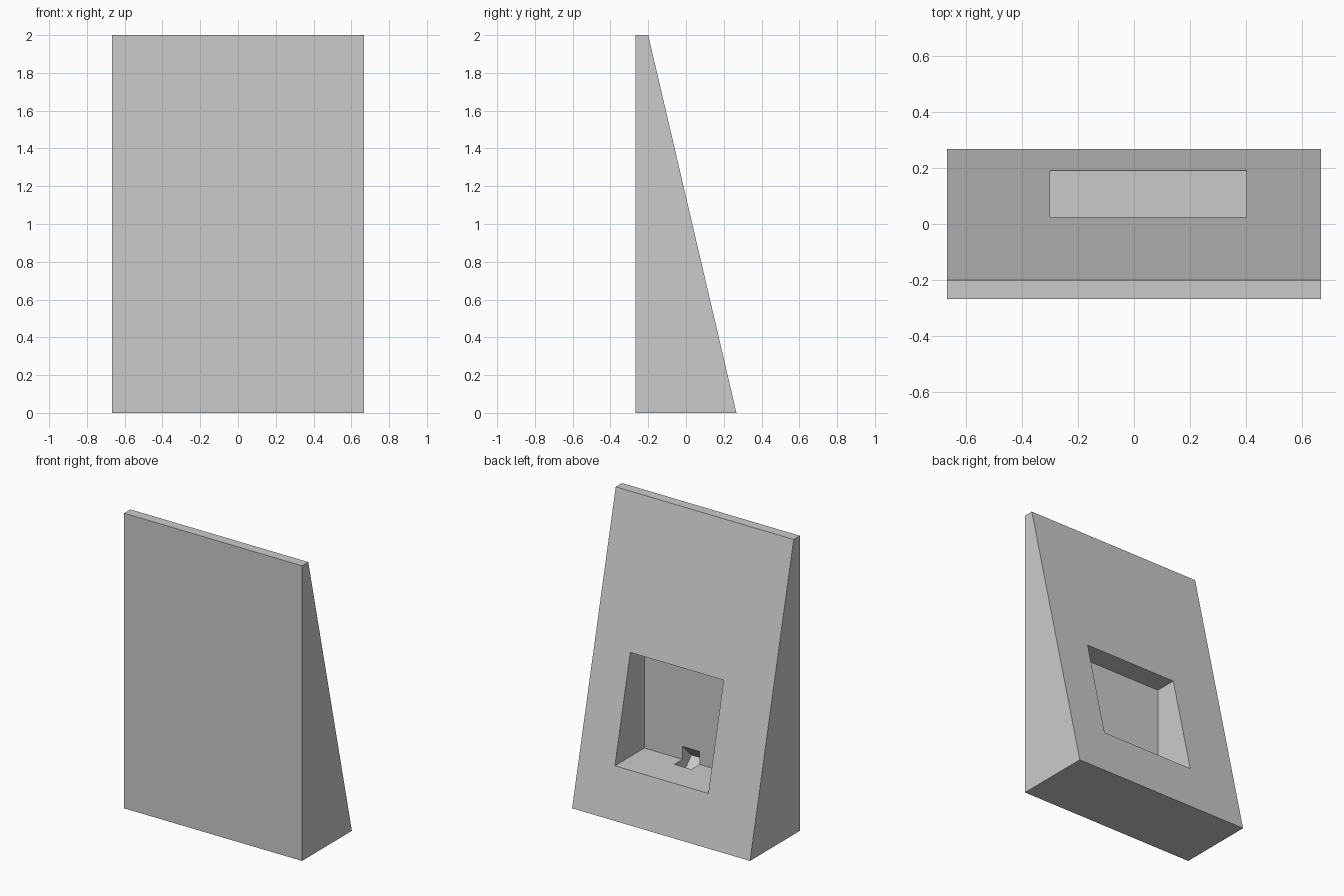
import bpy
import bmesh

cube = bpy.data.objects.get("Cube")
if cube:
    bpy.data.objects.remove(cube, do_unlink=True)

grey = bpy.data.materials.new("plain_grey")
grey.use_nodes = True
color = (0.6, 0.6, 0.6, 1.0)
grey.diffuse_color = color
grey.node_tree.nodes["Principled BSDF"].inputs["Base Color"].default_value = color


def prism(name, profile, x_min, x_max):
    """Extrude a (y, z) profile along x into a closed solid."""
    bm = bmesh.new()
    face = bm.faces.new([bm.verts.new((x_min, y, z)) for y, z in profile])
    ext = bmesh.ops.extrude_face_region(bm, geom=[face])
    moved = [g for g in ext["geom"] if isinstance(g, bmesh.types.BMVert)]
    bmesh.ops.translate(bm, verts=moved, vec=(x_max - x_min, 0, 0))
    bmesh.ops.recalc_face_normals(bm, faces=bm.faces)
    mesh = bpy.data.meshes.new(name)
    bm.to_mesh(mesh)
    bm.free()
    mesh.materials.append(grey)
    obj = bpy.data.objects.new(name, mesh)
    bpy.context.collection.objects.link(obj)
    return obj


def carve(target, cutter):
    """Subtract the cutter from the target and discard it."""
    cutter.hide_render = True
    mod = target.modifiers.new("carve", 'BOOLEAN')
    mod.operation = 'DIFFERENCE'
    mod.solver = 'EXACT'
    mod.object = cutter
    bpy.context.view_layer.objects.active = target
    bpy.ops.object.modifier_apply(modifier=mod.name)
    bpy.data.objects.remove(cutter, do_unlink=True)


# Wedge body: upright front, sloping back, narrow flat top
half_w, half_d, height = 0.667, 0.267, 2.0
body = prism("wedge_body",
             [(-half_d, 0), (half_d, 0), (-0.2, height), (-half_d, height)],
             -half_w, half_w)

# Square recess in the sloping back
floor, ceiling, wall = 0.33, 1.035, -0.125
recess_x, recess_half = 0.05, 0.35
recess = prism("recess_cutter",
               [(wall, floor), (0.4, floor), (0.4, ceiling), (wall, ceiling)],
               recess_x - recess_half, recess_x + recess_half)
carve(body, recess)

# Small diagonal pocket sunk where the recess wall meets its floor
reach, outer, inner = 0.088, 0.03, 0.095
upper = (wall, floor + reach)
lower = (wall + reach, floor)
pocket = prism("pocket_cutter",
               [(upper[0] + outer, upper[1] + outer),
                (lower[0] + outer, lower[1] + outer),
                (lower[0] - inner, lower[1] - inner),
                (upper[0] - inner, upper[1] - inner)],
               recess_x - 0.063, recess_x + 0.063)
carve(body, pocket)
